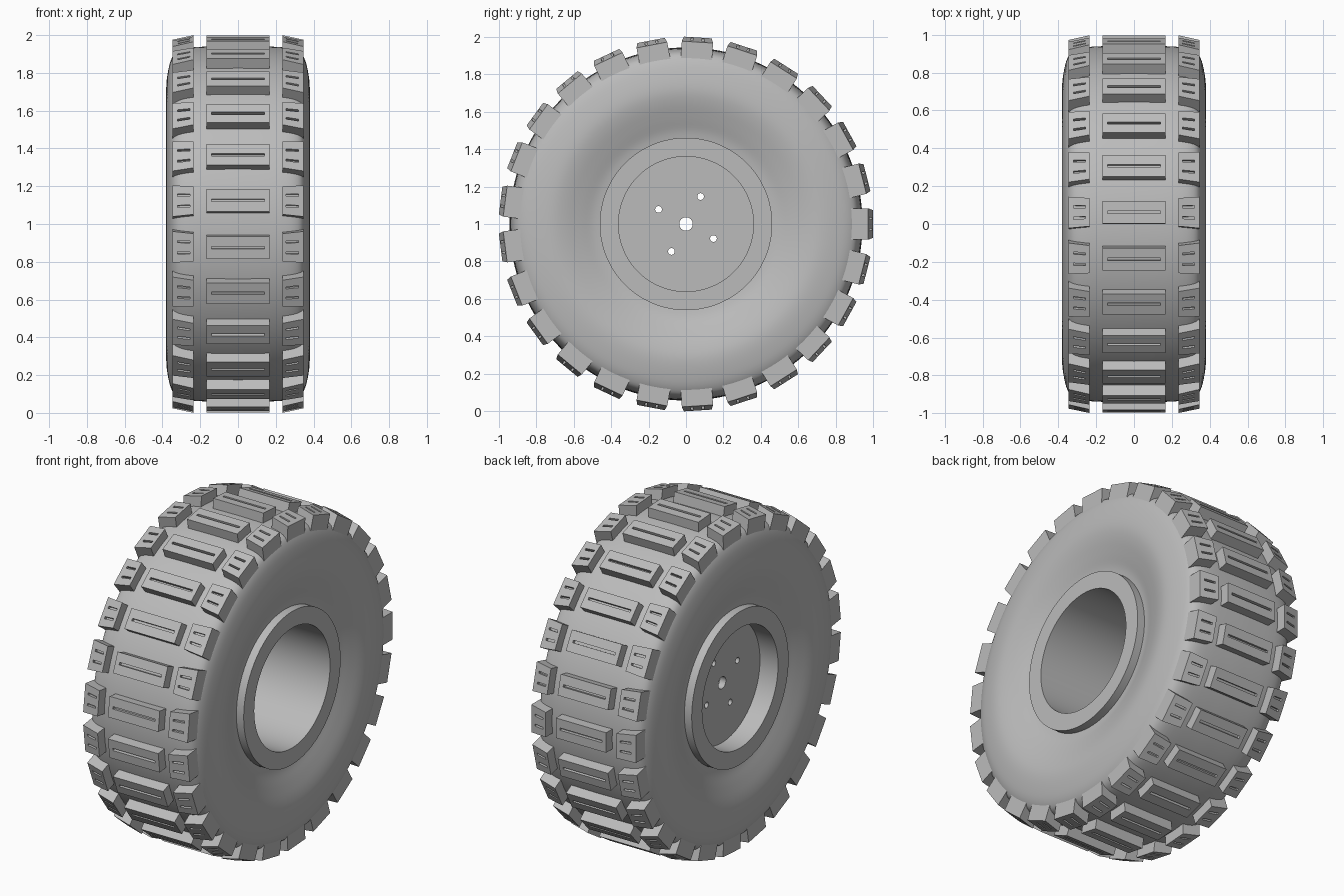
import bpy, bmesh
from math import pi, radians, cos, sin
from mathutils import Vector

cube = bpy.data.objects.get("Cube")
if cube:
    bpy.data.objects.remove(cube, do_unlink=True)

AXIS = (1, 0, 0)
LUGS = 25


def material(name, rgb):
    m = bpy.data.materials.new(name)
    m.use_nodes = True
    m.diffuse_color = (*rgb, 1)
    m.node_tree.nodes["Principled BSDF"].inputs["Base Color"].default_value = (*rgb, 1)
    return m


GREY = material("plain grey", (0.5, 0.5, 0.5))


def finish(bm, name, smooth_angle=None):
    bmesh.ops.recalc_face_normals(bm, faces=bm.faces)
    me = bpy.data.meshes.new(name)
    bm.to_mesh(me)
    bm.free()
    me.materials.append(GREY)
    ob = bpy.data.objects.new(name, me)
    ob.location.z = 1
    bpy.context.collection.objects.link(ob)
    if smooth_angle:
        bpy.ops.object.select_all(action='DESELECT')
        ob.select_set(True)
        bpy.context.view_layer.objects.active = ob
        bpy.ops.object.shade_smooth_by_angle(angle=radians(smooth_angle))
    return ob


def lathe(name, profile, steps=128):
    """Spin a closed (x, radius) profile around the axle."""
    bm = bmesh.new()
    vs = [bm.verts.new((x, r, 0)) for x, r in profile]
    es = [bm.edges.new((vs[i - 1], vs[i])) for i in range(len(vs))]
    bmesh.ops.spin(bm, geom=vs + es, cent=(0, 0, 0), axis=AXIS,
                   angle=2 * pi, steps=steps, use_merge=True)
    bmesh.ops.remove_doubles(bm, verts=bm.verts, dist=1e-5)
    return finish(bm, name, 35)


def soften(points, n=4):
    """Smooth curve through the points."""
    p = [Vector(q) for q in [points[0], *points, points[-1]]]
    out = []
    for a, b, c, d in zip(p, p[1:], p[2:], p[3:]):
        for k in range(n):
            t = k / n
            out.append((2 * b + (c - a) * t + (2 * a - 5 * b + 4 * c - d) * t * t
                        + (3 * b - a - 3 * c + d) * t ** 3) / 2)
    return [tuple(v) for v in out] + [tuple(points[-1])]


def lug_row(name, xs, ts, grooves, top, base, half=lambda x: 1):
    """One tread block with sunken grooves, repeated around the tyre."""
    bm = bmesh.new()
    v = [[bm.verts.new((x, top(x), t * half(x))) for t in ts] for x in xs]
    cell = {(i, j): bm.faces.new((v[i][j], v[i + 1][j], v[i + 1][j + 1], v[i][j + 1]))
            for i in range(len(xs) - 1) for j in range(len(ts) - 1)}
    rim = [e for e in bm.edges if e.is_boundary]
    walls = bmesh.ops.extrude_edge_only(bm, edges=rim)["geom"]
    for w in walls:
        if isinstance(w, bmesh.types.BMVert):
            w.co.y = base
    bmesh.ops.holes_fill(bm, edges=[e for e in bm.edges if e.is_boundary], sides=0)
    sunk = bmesh.ops.extrude_discrete_faces(bm, faces=[cell[g] for g in grooves])["faces"]
    for f in sunk:
        for q in f.verts:
            q.co.y -= 0.02
    bmesh.ops.recalc_face_normals(bm, faces=bm.faces)
    bmesh.ops.spin(bm, geom=bm.verts[:] + bm.edges[:] + bm.faces[:], cent=(0, 0, 0),
                   axis=AXIS, angle=2 * pi * (LUGS - 1) / LUGS, steps=LUGS - 1,
                   use_duplicate=True)
    return finish(bm, name)


# Tyre body: bulging sidewalls that dip in towards the rim
half = [(0.31, 0.45), (0.32, 0.50), (0.345, 0.57), (0.37, 0.65), (0.38, 0.72),
        (0.372, 0.80), (0.352, 0.875), (0.315, 0.918), (0.22, 0.937), (0, 0.942)]
side = soften(half)
lathe("tyre_body", side + [(-x, r) for x, r in reversed(side[:-1])])

# Rim: a plain barrel with flat lips
lathe("wheel_rim", [(0.36, 0.36), (0.36, 0.46), (-0.36, 0.46), (-0.36, 0.36)])

# Mounting disc with an axle hole and four bolt holes
bm = bmesh.new()
holes = [(0, 0, 0.365, 96), (0, 0, 0.036, 32)]
for k in range(4):
    a = radians(62 + 90 * k)
    holes.append((0.166 * cos(a), 0.166 * sin(a), 0.018, 20))
for cy, cz, r, n in holes:
    ring = [bm.verts.new((-0.24, cy + r * cos(2 * pi * i / n), cz + r * sin(2 * pi * i / n)))
            for i in range(n)]
    for i in range(n):
        bm.edges.new((ring[i - 1], ring[i]))
bmesh.ops.triangle_fill(bm, edges=bm.edges[:], use_beauty=True, normal=AXIS)
plate = bmesh.ops.extrude_face_region(bm, geom=bm.faces[:])["geom"]
bmesh.ops.translate(bm, vec=(0.04, 0, 0),
                    verts=[g for g in plate if isinstance(g, bmesh.types.BMVert)])
finish(bm, "mounting_disc", 35)

# Tread: wide centre blocks and a tilted shoulder block on each side
lug_row("centre_lugs", [-0.167, -0.14, 0.14, 0.167], [-0.06, -0.007, 0.007, 0.06],
        [(1, 1)], lambda x: 0.997, 0.92)
for label, s in (("left", 1), ("right", -1)):
    lug_row(label + "_shoulder_lugs", [s * x for x in (0.235, 0.255, 0.32, 0.347)],
            [-0.08, -0.036, -0.024, 0.024, 0.036, 0.08], [(1, 1), (1, 3)],
            lambda x: 0.997 - 0.22 * (abs(x) - 0.235), 0.86,
            lambda x: 0.93 + 1.0 * (abs(x) - 0.235))
